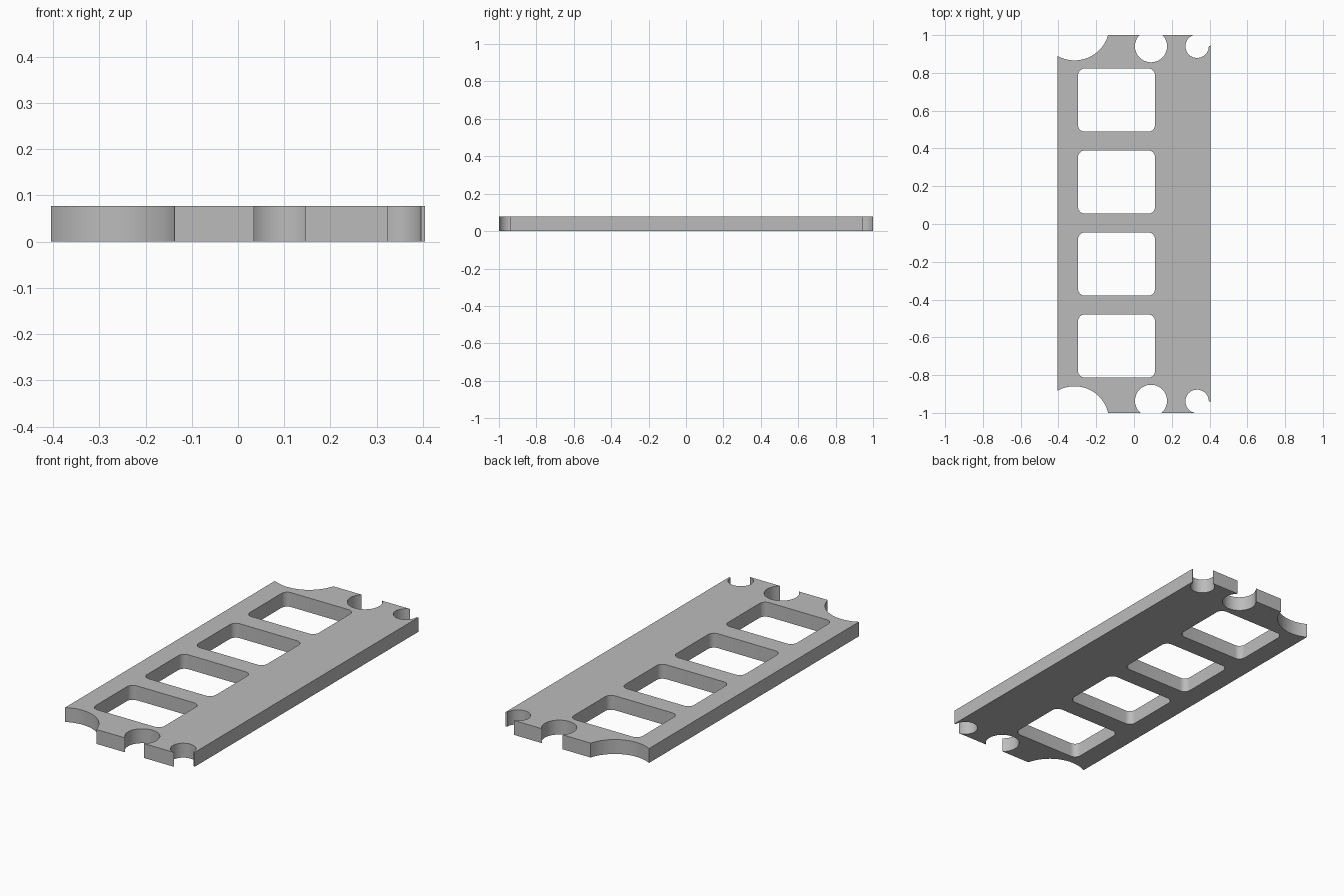
import bpy, bmesh
from math import asin, acos, cos, sin, pi

cube = bpy.data.objects.get("Cube")
if cube:
    bpy.data.objects.remove(cube, do_unlink=True)

LEFT, RIGHT, THICK = -0.404, 0.404, 0.077


def arc(cx, cy, r, a0, a1, n):
    return [(cx + r * cos(a0 + (a1 - a0) * i / n), cy + r * sin(a0 + (a1 - a0) * i / n))
            for i in range(n + 1)]


def end_outline(scoop_y, scoop_r, notch_y, corner_y):
    """Scalloped plate end from left edge to right edge, at y = 1."""
    # wide scoop on the left corner
    scoop_x = -0.315
    pts = arc(scoop_x, scoop_y, scoop_r, pi + acos((scoop_x - LEFT) / scoop_r),
              2 * pi - asin((scoop_y - 1) / scoop_r), 20)
    # round notch open to the end
    r = 0.085
    a = asin((1 - notch_y) / r)
    pts += arc(0.09, notch_y, r, pi - a, 2 * pi + a, 40)
    # small notch that takes away the right corner
    r = 0.062
    a = asin(min(1, (1 - corner_y) / r))
    pts += arc(0.334, corner_y, r, pi - a, 2 * pi, 30)
    return pts + [(RIGHT, corner_y + 0.003)]


def rounded_window(x0, x1, yc, half, r):
    pts = []
    corners = [(x1 - r, yc + half - r), (x0 + r, yc + half - r),
               (x0 + r, yc - half + r), (x1 - r, yc - half + r)]
    for k, (cx, cy) in enumerate(corners):
        pts += arc(cx, cy, r, k * pi / 2, (k + 1) * pi / 2, 8)
    return pts


# closed outline: back end, then the mirrored front end
back = end_outline(1.051, 0.185, 0.941, 0.941)
front = [(x, -y) for x, y in end_outline(1.042, 0.183, 0.936, 0.939)]
loops = [back + front[::-1]]

# four evenly spaced windows
for i in range(4):
    loops.append(rounded_window(-0.296, 0.111, 0.656 - 0.434 * i, 0.167, 0.035))

# filled and extruded profile
curve = bpy.data.curves.new("plate_profile", 'CURVE')
curve.dimensions = '2D'
curve.fill_mode = 'BOTH'
curve.extrude = THICK / 2
for loop in loops:
    spline = curve.splines.new('POLY')
    spline.points.add(len(loop) - 1)
    for p, (x, y) in zip(spline.points, loop):
        p.co = (x, y, 0, 1)
    spline.use_cyclic_u = True

profile = bpy.data.objects.new("plate_profile", curve)
bpy.context.collection.objects.link(profile)
bpy.context.view_layer.update()
mesh = bpy.data.meshes.new_from_object(
    profile.evaluated_get(bpy.context.evaluated_depsgraph_get()))
bpy.data.objects.remove(profile, do_unlink=True)

# weld the caps to the walls and stand the plate on the ground
bm = bmesh.new()
bm.from_mesh(mesh)
bmesh.ops.remove_doubles(bm, verts=bm.verts, dist=0.0001)
bmesh.ops.translate(bm, verts=bm.verts, vec=(0, 0, THICK / 2))
bmesh.ops.recalc_face_normals(bm, faces=bm.faces)
bm.to_mesh(mesh)
bm.free()

grey = bpy.data.materials.new("plain_grey")
grey.use_nodes = True
grey.diffuse_color = (0.5, 0.5, 0.5, 1)
grey.node_tree.nodes["Principled BSDF"].inputs["Base Color"].default_value = (0.5, 0.5, 0.5, 1)
mesh.materials.clear()
mesh.materials.append(grey)

plate = bpy.data.objects.new("slotted_plate", mesh)
bpy.context.collection.objects.link(plate)
bpy.ops.object.select_all(action='DESELECT')
plate.select_set(True)
bpy.context.view_layer.objects.active = plate
bpy.ops.object.shade_smooth_by_angle(angle=pi / 6)
